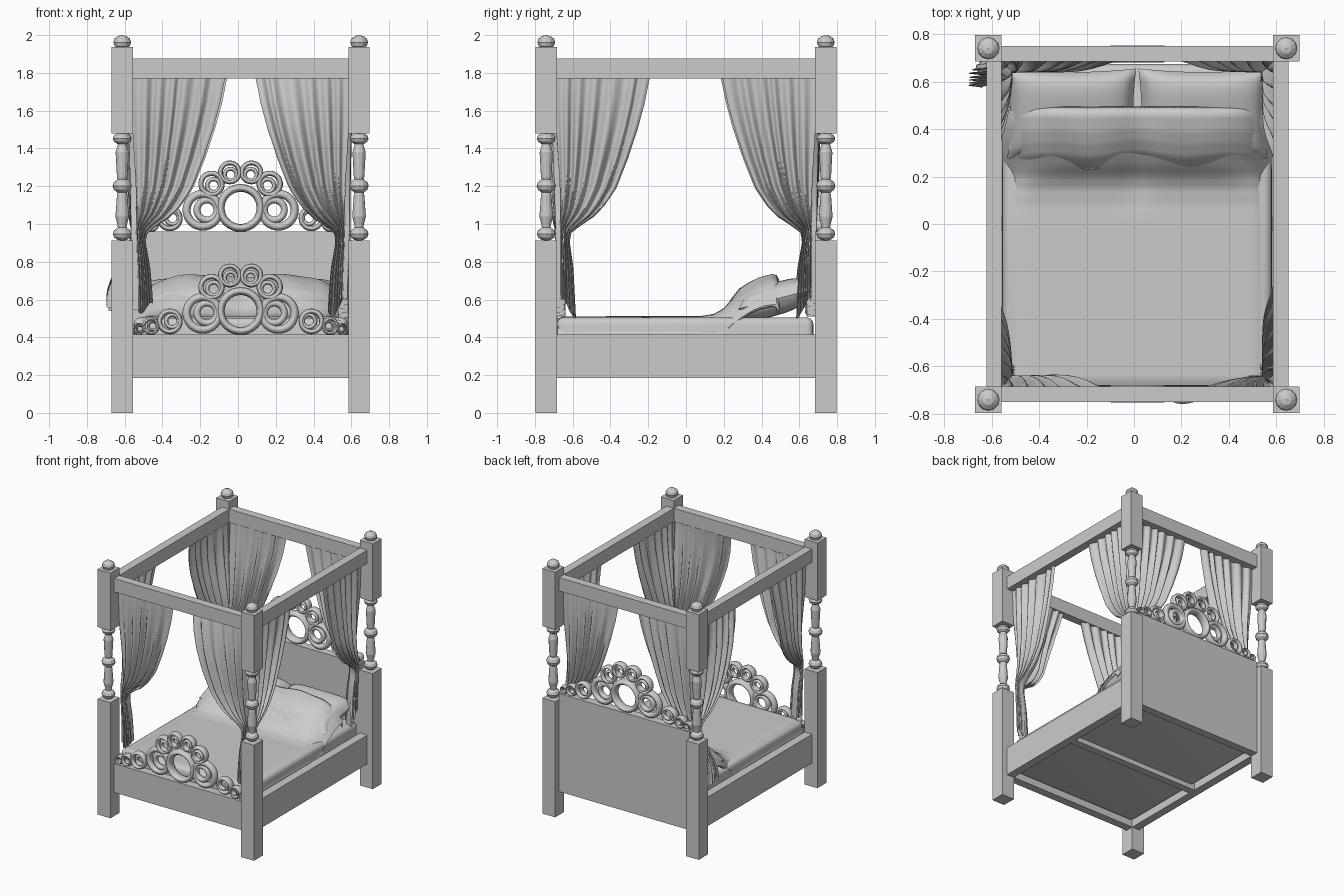
import bpy, math
from mathutils import Vector

if "Cube" in bpy.data.objects:
    bpy.data.objects.remove(bpy.data.objects["Cube"])

CX = 0.014                      # bed centre line
PX, PY, PW = 0.627, 0.74, 0.056  # post centres and half width
IX, IY = PX - PW, PY - PW       # inner faces of the posts


def mesh_obj(name, verts, faces, smooth=False):
    me = bpy.data.meshes.new(name)
    me.from_pydata(verts, [], faces)
    me.polygons.foreach_set("use_smooth", [smooth] * len(me.polygons))
    ob = bpy.data.objects.new(name, me)
    bpy.context.collection.objects.link(ob)
    return ob


def box(name, x0, x1, y0, y1, z0, z1, bevel=0, segs=4):
    v = [(CX + x, y, z) for x in (x0, x1) for y in (y0, y1) for z in (z0, z1)]
    f = [(0, 1, 3, 2), (4, 6, 7, 5), (0, 4, 5, 1), (2, 3, 7, 6), (0, 2, 6, 4), (1, 5, 7, 3)]
    ob = mesh_obj(name, v, f, bevel > 0)
    if bevel:
        b = ob.modifiers.new("bevel", 'BEVEL')
        b.width, b.segments = bevel, segs
    return ob


def grid(name, nu, nv, fn):
    v = [fn(i / nu, j / nv) for j in range(nv + 1) for i in range(nu + 1)]
    w = nu + 1
    f = [(j * w + i, j * w + i + 1, (j + 1) * w + i + 1, (j + 1) * w + i)
         for j in range(nv) for i in range(nu)]
    return mesh_obj(name, v, f, True)


def lathe(name, prof, x, y, n=12):
    v = [(x + r * math.cos(2 * math.pi * k / n), y + r * math.sin(2 * math.pi * k / n), z)
         for r, z in prof for k in range(n)]
    f = [(j * n + k, j * n + (k + 1) % n, (j + 1) * n + (k + 1) % n, (j + 1) * n + k)
         for j in range(len(prof) - 1) for k in range(n)]
    return mesh_obj(name, v, f)


def interp(pts, t):
    for (a, va), (b, vb) in zip(pts, pts[1:]):
        if t <= b:
            k = max(0, (t - a) / (b - a))
            return va + (vb - va) * k
    return pts[-1][1]


def smooth(t):
    t = min(1, max(0, t))
    return t * t * (3 - 2 * t)


def ball(z, r, h, n=6):
    return [(max(0.001, r * math.sin(math.pi * i / n)), z - h * math.cos(math.pi * i / n))
            for i in range(n + 1)]


# Corner posts: square blocks, turned middle, ball finial
turned = (ball(0.948, 0.05, 0.037) + [(0.022, 0.975), (0.026, 1.0), (0.036, 1.04), (0.028, 1.15), (0.024, 1.17)]
          + ball(1.202, 0.051, 0.04)
          + [(0.024, 1.235), (0.028, 1.25), (0.035, 1.38), (0.026, 1.41), (0.022, 1.43)] + ball(1.452, 0.05, 0.033))
for sx in (-1, 1):
    for sy in (-1, 1):
        x, y = sx * PX, sy * PY
        box("post_lower", x - PW, x + PW, y - PW, y + PW, 0, 0.912)
        box("post_upper", x - PW, x + PW, y - PW, y + PW, 1.48, 1.936)
        lathe("post_turning", turned, CX + x, y)
        lathe("post_finial", ball(1.962, 0.047, 0.038), CX + x, y)

# Rails, headboard panel and bed slat
T = 0.065
for s in (-1, 1):
    ya, yb = sorted((s * IY, s * (IY + T)))
    xa, xb = sorted((s * IX, s * (IX + T)))
    box("canopy_end_rail", -IX, IX, ya, yb, 1.77, 1.875)
    box("canopy_side_rail", xa, xb, -IY, IY, 1.77, 1.875)
    box("headboard" if s > 0 else "foot_rail", -IX, IX, ya, yb, 0.186, 0.96 if s > 0 else 0.414)
    box("side_rail", xa, xb, -IY, IY, 0.186, 0.414)
box("slat", -IX, IX, -0.03, 0.03, 0.186, 0.24)
box("mattress", -IX + 0.004, IX - 0.004, -IY, IY - 0.01, 0.225, 0.505, 0.035)


# Ring ornaments on the headboard and footboard
def ring(name, x, y, z, outer, minor, depth):
    bpy.ops.mesh.primitive_torus_add(location=(CX + x, y, z), rotation=(math.pi / 2, 0, 0),
                                     major_radius=outer - minor, minor_radius=minor,
                                     major_segments=32, minor_segments=10)
    ob = bpy.context.object
    ob.name = name
    ob.scale.z = depth / minor
    bpy.ops.object.shade_smooth()


RINGS = [(0.057, 0.313, 0.063), (0.154, 0.252, 0.07), (0.2, 0.113, 0.108),
         (0.375, 0.07, 0.068), (0.475, 0.045, 0.047), (0.54, 0.03, 0.033)]
for y, z in ((-IY - T / 2, 0.414), (IY + T / 2, 0.96)):
    ring("ornament_main_ring", 0, y, z + 0.125, 0.127, 0.021, 0.038)
    for s in (-1, 1):
        for dx, dz, r in RINGS:
            ring("ornament_ring", s * dx, y, z + dz, r, r * 0.2, 0.028)
            d = Vector((-dx, 0.125 - dz)).normalized() * r * 0.2
            ring("ornament_inner_ring", s * (dx + d.x), y, z + dz + d.y, r * 0.66, r * 0.17, 0.022)


# Pillows
def pillow(name, x):
    def fn(side):
        def f(u, v):
            a, b = 2 * u - 1, 2 * v - 1
            th = 0.088 * ((1 - a ** 4) * (1 - b ** 4)) ** 0.5
            px = a * 0.272 * (1 - 0.05 * (1 - b * b))
            py = b * 0.19 * (1 - 0.08 * (1 - a * a))
            return (CX + x + px, 0.465 + py, 0.6 + 0.05 * b + side * th)
        return f
    grid(name, 24, 18, fn(1))
    grid(name + "_underside", 24, 18, fn(-1))


pillow("pillow_left", -0.276)
pillow("pillow_right", 0.276)

# Blanket lying on the mattress and rising over the pillows
COVER = [(-0.68, 0.5), (-0.65, 0.511), (0.08, 0.513), (0.15, 0.525), (0.2, 0.555), (0.25, 0.61),
         (0.3, 0.65), (0.36, 0.685), (0.42, 0.708), (0.49, 0.715)]


def blanket(u, v):
    a, y = 2 * u - 1, -0.68 + 1.16 * v
    k = smooth((y - 0.02) / 0.25)
    t = abs(a)
    z = interp(COVER, y) - (0.09 + 0.05 * k) * t ** (26 - 20 * k)
    z -= 0.02 * k * math.exp(-(a / 0.12) ** 2)
    return (CX + a * (IX - 0.001), y, z)


grid("blanket", 60, 70, blanket)

# Turned-down fold of the blanket
FOLD = [(0, 0.585), (0.06, 0.61), (0.2, 0.655), (0.4, 0.69), (0.6, 0.715), (0.85, 0.732), (0.95, 0.725), (1, 0.695)]


def fold(u, v):
    a = 2 * u - 1
    t = abs(a)
    y0 = 0.245 - 0.03 * t ** 2 + 0.012 * math.cos(a * 9)
    y = y0 + (0.495 - y0) * v + 0.03 * t ** 8 * (1 - v)
    z = interp(FOLD, v) - 0.16 * t ** 6 - 0.018 * math.exp(-(a / 0.14) ** 2)
    return (CX + a * (IX - 0.012), y, z + 0.004 * math.sin(a * 14 + v * 3))


grid("blanket_fold", 60, 20, fold).modifiers.new("thickness", 'SOLIDIFY').thickness = 0.012

# Tied-back curtains wrapped around every corner
SPREAD = [(0.5, 0.085), (0.8, 0.07), (0.94, 0.05), (0.985, 0.06), (1.03, 0.12), (1.06, 0.17), (1.12, 0.23), (1.21, 0.30),
          (1.35, 0.37), (1.5, 0.43), (1.64, 0.475), (1.775, 0.505)]


def curtain(name, sx, sy, bulge_x, bulge_y, tail):
    def f(u, v):
        s = 2 * u - 1
        m = abs(s)
        bottom = 0.57 + 0.04 * math.sin(s * 4 + sx)
        z = 1.775 + (bottom - 1.775) * v
        d = interp(SPREAD, z)
        g = smooth((1.775 - z) / 0.7)
        phase = m * 38 + 1.3 * math.sin(m * 7 + sx + 2 * sy) + 0.8 * g * (1 - m)
        amp = (0.011 + 0.017 * g) * min(1, m * 8)
        base = -0.012 + 0.03 * g
        swell = math.sin(math.pi * min(1, max(0, (1.775 - z) / 0.78))) * m
        off = base + amp * math.sin(phase) - swell * (bulge_x if s < 0 else bulge_y)
        a = base + m * d * (1 + 0.02 * math.sin(phase * 0.5))
        p, q = (a, off) if s < 0 else (off, a)
        k = smooth((0.98 - z) / 0.36)
        x = sx * (IX - p - 0.01 * k)
        if tail:
            x -= 0.14 * k
            q += 0.01 * k
        return (max(-0.70, CX + x), sy * (IY - q), z - 0.03 * m * smooth((1.4 - z) / 0.3))
    grid(name, 120, 44, f)


curtain("curtain_back_left", -1, 1, 0.0, 0.05, True)
curtain("curtain_front_left", -1, -1, -0.01, 0.03, False)
curtain("curtain_front_right", 1, -1, 0.06, 0.0, False)
curtain("curtain_back_right", 1, 1, 0.01, 0.0, False)
